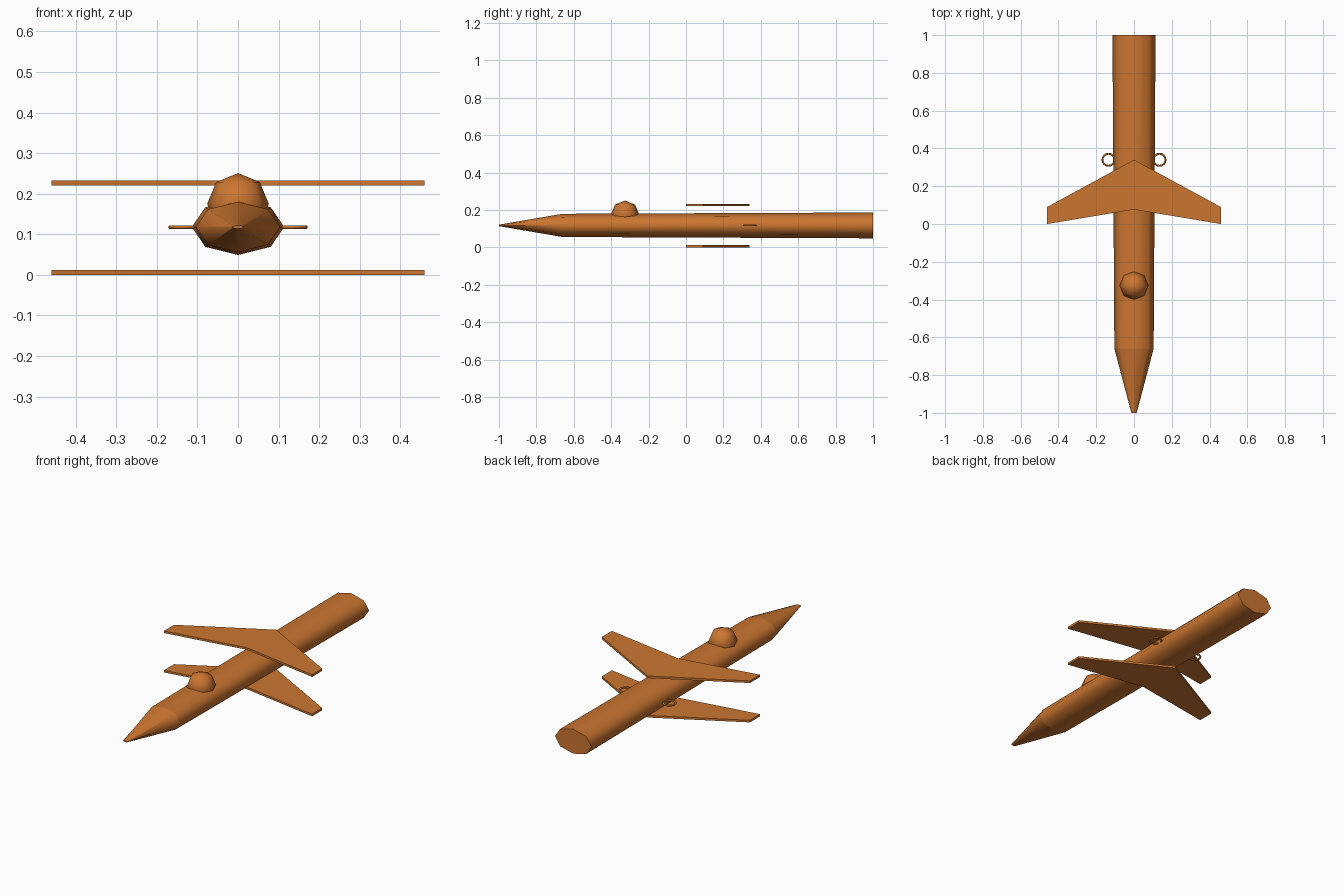
import bpy, bmesh, math
from mathutils import Vector

if "Cube" in bpy.data.objects:
    bpy.data.objects.remove(bpy.data.objects["Cube"])

mat = bpy.data.materials.new("orange_paint")
mat.diffuse_color = (0.6, 0.18, 0.03, 1)
mat.use_nodes = True
mat.node_tree.nodes["Principled BSDF"].inputs["Base Color"].default_value = mat.diffuse_color
AXIS_Z = 0.118


def add_object(name, bm):
    bmesh.ops.recalc_face_normals(bm, faces=bm.faces[:])
    mesh = bpy.data.meshes.new(name)
    bm.to_mesh(mesh)
    bm.free()
    mesh.materials.append(mat)
    obj = bpy.data.objects.new(name, mesh)
    bpy.context.collection.objects.link(obj)
    return obj


def loft(name, sections, sides=8):
    """Smooth tube along y through (y, x radius, z radius) sections, flat end caps."""
    bm = bmesh.new()
    rings = []
    for y, rx, rz in sections:
        angles = [2 * math.pi * i / sides for i in range(sides)]
        rings.append([bm.verts.new((rx * math.cos(a), y, AXIS_Z + rz * math.sin(a)))
                      for a in angles])
    for a, b in zip(rings, rings[1:]):
        for i in range(sides):
            j = (i + 1) % sides
            bm.faces.new((a[i], a[j], b[j], b[i])).smooth = True
    bm.faces.new(rings[0])
    bm.faces.new(rings[-1])
    return add_object(name, bm)


def wing(name, z, thickness=0.012):
    """Swept flat wing, mirrored across x = 0."""
    half = [(0.46, 0.0), (0.46, 0.09)]
    outline = [(0, 0.077)] + half + [(0, 0.34)] + [(-x, y) for x, y in reversed(half)]
    bm = bmesh.new()
    face = bm.faces.new([bm.verts.new((x, y, z)) for x, y in outline])
    ext = bmesh.ops.extrude_face_region(bm, geom=[face])
    top = [v for v in ext["geom"] if isinstance(v, bmesh.types.BMVert)]
    bmesh.ops.translate(bm, verts=top, vec=Vector((0, 0, thickness)))
    return add_object(name, bm)


# Fuselage and nose cone
loft("fuselage", [(-0.66, 0.104, 0.062), (1.0, 0.114, 0.069)])
loft("nose_cone", [(-1.0, 0.014, 0.004), (-0.66, 0.104, 0.062)])

# Upper and lower wings
wing("lower_wing", 0.0)
wing("upper_wing", 0.221)

# Cockpit dome
bm = bmesh.new()
bmesh.ops.create_uvsphere(bm, u_segments=8, v_segments=4, radius=0.076)
bmesh.ops.translate(bm, verts=bm.verts[:], vec=Vector((0, -0.326, 0.175)))
for f in bm.faces:
    f.smooth = True
add_object("cockpit_dome", bm)

# Side rings
for side, x in (("left", -0.135), ("right", 0.135)):
    bpy.ops.mesh.primitive_torus_add(location=(x, 0.34, AXIS_Z), major_segments=16,
                                     minor_segments=6, major_radius=0.032,
                                     minor_radius=0.005)
    ring = bpy.context.object
    ring.name = side + "_ring"
    ring.data.materials.append(mat)
    bpy.ops.object.shade_smooth()
